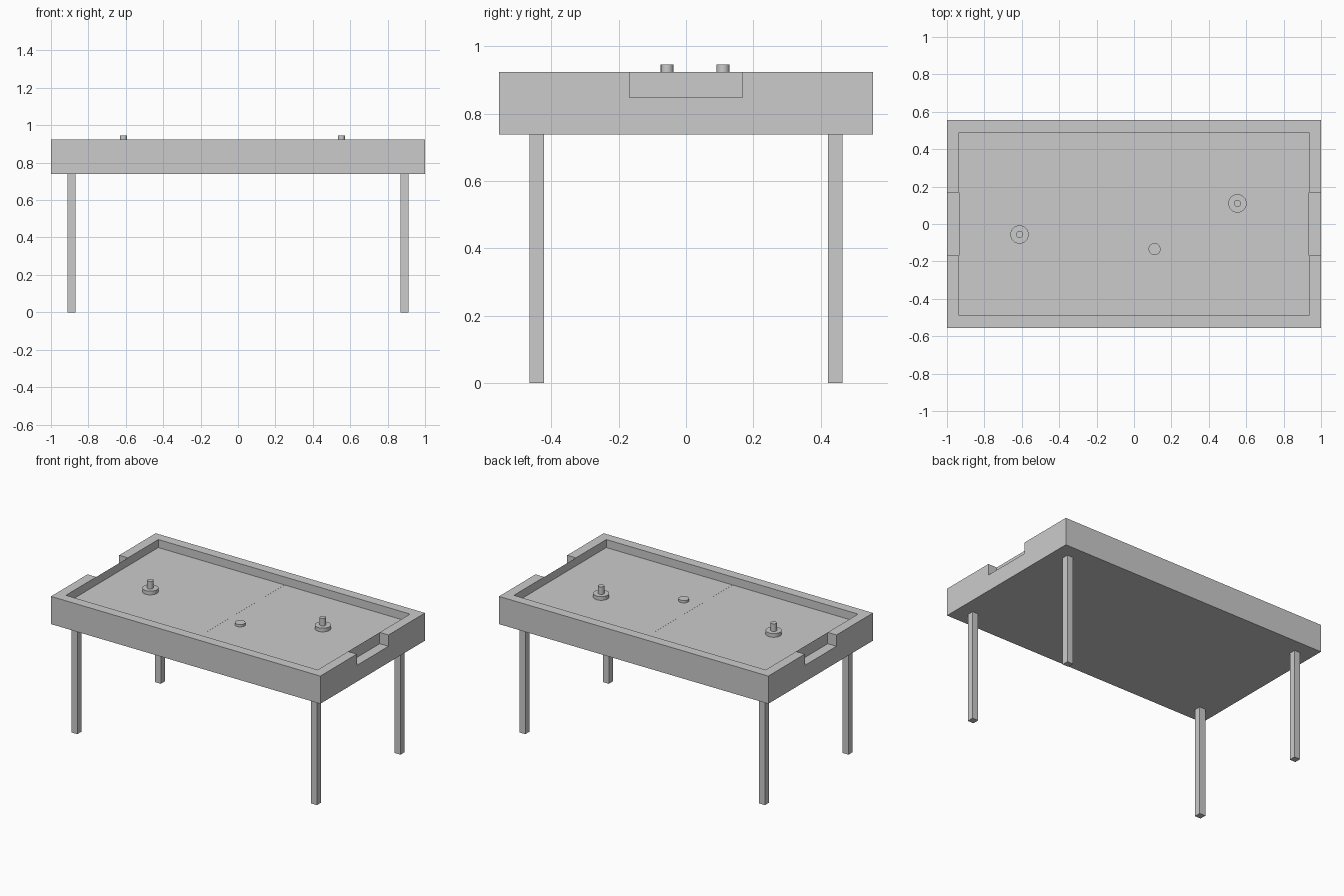
import bpy
import math

cube = bpy.data.objects.get("Cube")
if cube:
    bpy.data.objects.remove(cube, do_unlink=True)

# One plain grey for the whole table
GREY = (0.6, 0.6, 0.6, 1.0)
grey = bpy.data.materials.new("plain grey")
grey.use_nodes = True
grey.diffuse_color = GREY
grey.node_tree.nodes["Principled BSDF"].inputs["Base Color"].default_value = GREY

# Key heights and half sizes
BODY_BOTTOM, FIELD, RIM_TOP = 0.738, 0.87, 0.924
GOAL_FLOOR = 0.848
HALF_X, HALF_Y = 1.0, 0.555
INNER_X, INNER_Y = 0.935, 0.49
GOAL_Y = 0.168


def box(name, low, high):
    """Box between two opposite corners."""
    centre = [(a + b) / 2 for a, b in zip(low, high)]
    bpy.ops.mesh.primitive_cube_add(size=1, location=centre)
    obj = bpy.context.object
    obj.name = name
    obj.scale = [b - a for a, b in zip(low, high)]
    bpy.ops.object.transform_apply(location=False, rotation=False, scale=True)
    obj.data.materials.append(grey)
    return obj


def disc(name, x, y, radius, bottom, top):
    """Upright cylinder with smooth sides and sharp rims."""
    bpy.ops.mesh.primitive_cylinder_add(
        vertices=32, radius=radius, depth=top - bottom,
        location=(x, y, (bottom + top) / 2))
    obj = bpy.context.object
    obj.name = name
    obj.data.materials.append(grey)
    bpy.ops.object.shade_smooth_by_angle(angle=math.radians(30))
    return obj


def cut(target, cutter):
    """Subtract the cutter from the target, then discard it."""
    cutter.hide_render = True
    mod = target.modifiers.new("cut", 'BOOLEAN')
    mod.operation = 'DIFFERENCE'
    mod.solver = 'EXACT'
    mod.object = cutter
    bpy.context.view_layer.objects.active = target
    bpy.ops.object.modifier_apply(modifier=mod.name)
    bpy.data.objects.remove(cutter, do_unlink=True)


# Table body with recessed playing field and a goal notch at each end
body = box("table_body", (-HALF_X, -HALF_Y, BODY_BOTTOM), (HALF_X, HALF_Y, RIM_TOP))
cut(body, box("field_cutter", (-INNER_X, -INNER_Y, FIELD), (INNER_X, INNER_Y, 1.1)))
for low_x, high_x in ((-1.1, -INNER_X), (INNER_X, 1.1)):
    cut(body, box("goal_cutter", (low_x, -GOAL_Y, GOAL_FLOOR), (high_x, GOAL_Y, 1.1)))

# Thin centre line across the field
box("centre_line", (-0.003, -INNER_Y, FIELD - 0.001), (0.003, INNER_Y, FIELD + 0.0005))

# Four square legs
for side, sx in (("left", 1), ("right", -1)):
    for end, sy in (("front", -1), ("back", 1)):
        x, y, half = sx * 0.89, sy * 0.443, 0.022
        box(f"{end}_{side}_leg", (x - half, y - half, 0), (x + half, y + half, BODY_BOTTOM))

# Two strikers, each a round base with a knob, and the puck
for side, x, y in (("right", -0.612, -0.056), ("left", 0.553, 0.11)):
    disc(f"{side}_striker_base", x, y, 0.049, FIELD, 0.895)
    disc(f"{side}_striker_knob", x, y, 0.019, 0.89, 0.946)
disc("puck", 0.11, -0.134, 0.032, FIELD, 0.886)
